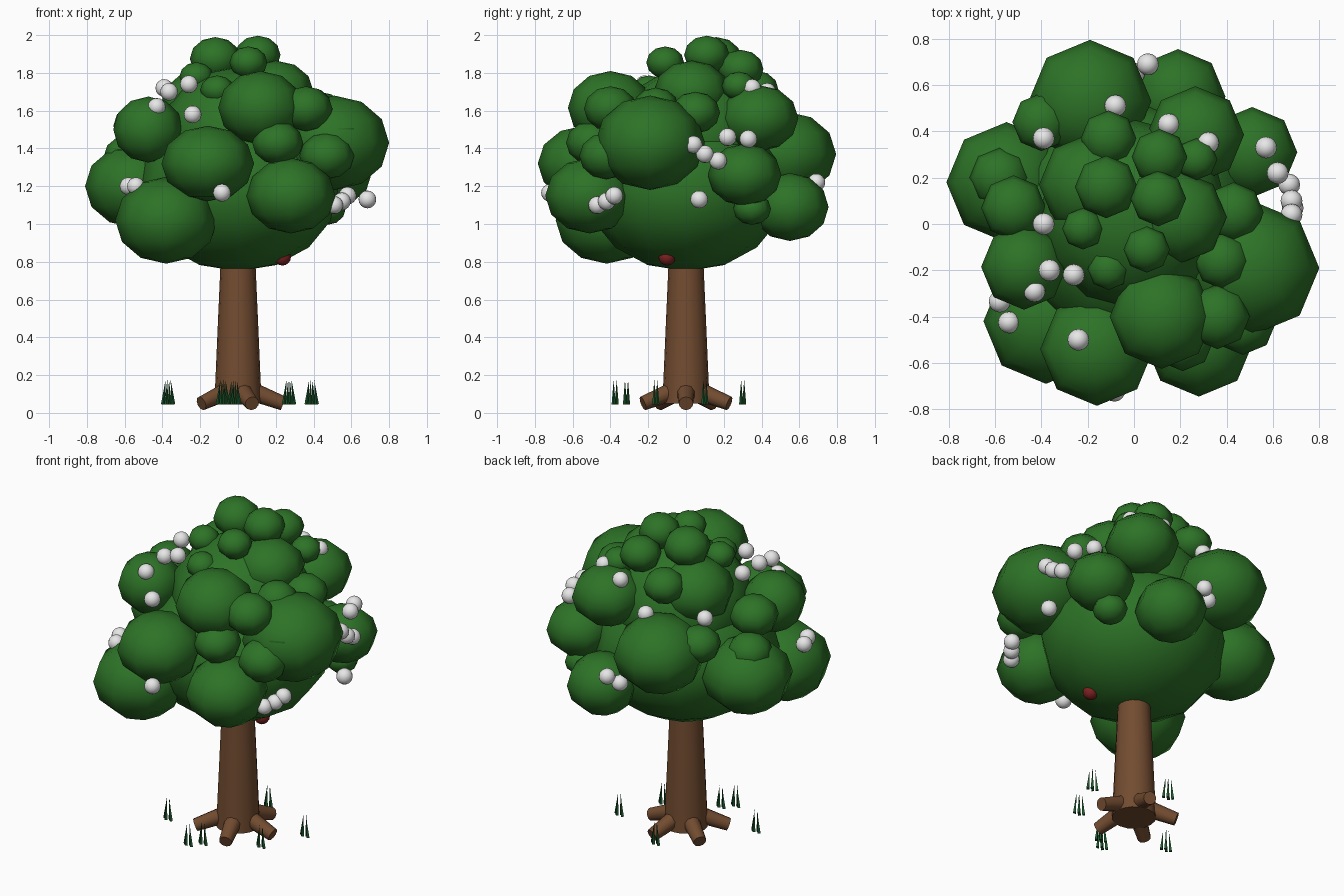
import bpy, math
from mathutils import Vector


def material(name, rgb):
    m = bpy.data.materials.new(name)
    m.diffuse_color = (*rgb, 1)
    return m


LEAF = material("leaf green", (0.026, 0.17, 0.02))
BARK = material("bark brown", (0.17, 0.072, 0.03))
GRASS = material("grass green", (0.012, 0.10, 0.025))
WHITE = material("blossom white", (0.8, 0.8, 0.8))
RED = material("berry red", (0.2, 0.015, 0.015))


def finish(name, mat, smooth=True):
    o = bpy.context.object
    o.name = name
    o.data.materials.append(mat)
    if smooth:
        bpy.ops.object.shade_smooth()
    return o


def ball(name, loc, r, mat, rz=None, seg=8, rings=6):
    bpy.ops.mesh.primitive_uv_sphere_add(segments=seg, ring_count=rings, radius=1, location=loc)
    bpy.context.object.scale = (r, r, rz or r)
    return finish(name, mat)


def rod(name, a, b, r1, r2, mat, sides=16):
    a, b = Vector(a), Vector(b)
    bpy.ops.mesh.primitive_cone_add(vertices=sides, radius1=r1, radius2=r2,
                                    depth=(b - a).length, location=(a + b) / 2)
    o = bpy.context.object
    o.rotation_euler = (b - a).to_track_quat('Z', 'Y').to_euler()
    finish(name, mat, False)
    bpy.ops.object.shade_smooth_by_angle(angle=math.radians(40))
    return o


# Trunk and five roots
rod("trunk", (0, 0, 0.05), (0, 0, 0.9), 0.125, 0.088, BARK)
for k in range(5):
    a = math.radians(72 * k)
    c, s = math.cos(a), math.sin(a)
    rod("root", (0.07 * c, 0.07 * s, 0.115), (0.24 * c, 0.24 * s, 0.05), 0.05, 0.038, BARK, 10)

# Inner crown
ball("lower_crown", (0, 0, 1.18), 0.53, LEAF, 0.43, 12, 8)
ball("upper_crown", (0, 0.04, 1.47), 0.41, LEAF, 0.36, 12, 8)

# Large leaf clusters: x, y, z, radius, half height
for x, y, z, r, rz in [
    (-0.38, -0.42, 1.02, 0.27, 0.23), (-0.16, -0.54, 1.32, 0.245, 0.20),
    (0.28, -0.51, 1.15, 0.235, 0.20), (0.12, -0.40, 1.615, 0.225, 0.195),
    (0.51, -0.19, 1.43, 0.29, 0.25), (-0.55, 0.18, 1.20, 0.26, 0.22),
    (-0.475, -0.185, 1.50, 0.185, 0.175), (-0.19, 0.53, 1.37, 0.265, 0.225),
    (0.19, 0.55, 1.09, 0.205, 0.18), (0.265, 0.385, 1.56, 0.21, 0.175),
    (0.51, 0.31, 1.26, 0.195, 0.165), (-0.19, 0.17, 1.63, 0.22, 0.19),
    (0.20, 0.03, 1.70, 0.20, 0.165),
]:
    ball("leaf_cluster", (x, y, z), r, LEAF, rz)

# Small leaf clusters: x, y, z, radius
for x, y, z, r in [
    (0.47, -0.42, 1.36, 0.145), (0.21, -0.50, 1.43, 0.135), (0.36, -0.40, 1.61, 0.14),
    (0.38, -0.16, 1.62, 0.12), (0.53, -0.33, 1.50, 0.12), (0.43, 0.05, 1.59, 0.13),
    (0.47, 0.35, 1.08, 0.10), (-0.40, 0.44, 1.45, 0.125), (-0.58, 0.20, 1.36, 0.13),
    (-0.52, 0.07, 1.52, 0.14), (-0.12, 0.16, 1.875, 0.135), (-0.11, 0.37, 1.71, 0.12),
    (0.11, 0.29, 1.82, 0.12), (0.105, 0.11, 1.895, 0.12), (0.055, -0.11, 1.855, 0.10),
    (-0.11, -0.195, 1.71, 0.09), (-0.22, -0.02, 1.78, 0.09), (0.27, 0.28, 1.73, 0.09),
]:
    ball("small_leaf_cluster", (x, y, z), r, LEAF, r * 0.85)

# Blossoms
for p in [
    (0.06, 0.69, 1.22), (0.0, 0.65, 1.18), (-0.08, 0.51, 1.58), (0.15, 0.43, 1.70),
    (0.32, 0.35, 1.72), (0.57, 0.33, 1.45), (0.62, 0.22, 1.46), (0.67, 0.17, 1.335),
    (0.68, 0.10, 1.37), (0.68, 0.04, 1.42), (0.685, 0.07, 1.13), (0.58, -0.38, 1.15),
    (0.55, -0.42, 1.12), (0.51, -0.47, 1.10), (-0.085, -0.72, 1.165), (-0.24, -0.50, 1.58),
    (-0.26, -0.22, 1.74), (-0.365, -0.20, 1.70), (-0.43, -0.29, 1.62), (-0.39, 0.0, 1.72),
    (-0.58, 0.34, 1.29), (-0.39, 0.37, 1.58), (-0.58, -0.335, 1.20), (-0.54, -0.425, 1.20),
]:
    ball("blossom", p, 0.047, WHITE, None, 16, 8)

# Berry peeking out under the crown
ball("berry", (0.235, -0.10, 0.825), 0.045, RED, None, 12, 8)

# Grass tufts: a short row of blades each
for x, y in [(-0.37, -0.16), (-0.08, -0.375), (-0.02, -0.315),
             (0.27, -0.16), (0.39, 0.10), (0.0, 0.30)]:
    for i in range(4):
        t = i - 1.5
        dy = 0.008 * (-1) ** i
        rod("grass_blade", (x + 0.018 * t, y + dy, 0.045),
            (x + 0.009 * t, y + dy, 0.175), 0.011, 0.0, GRASS, 4)
